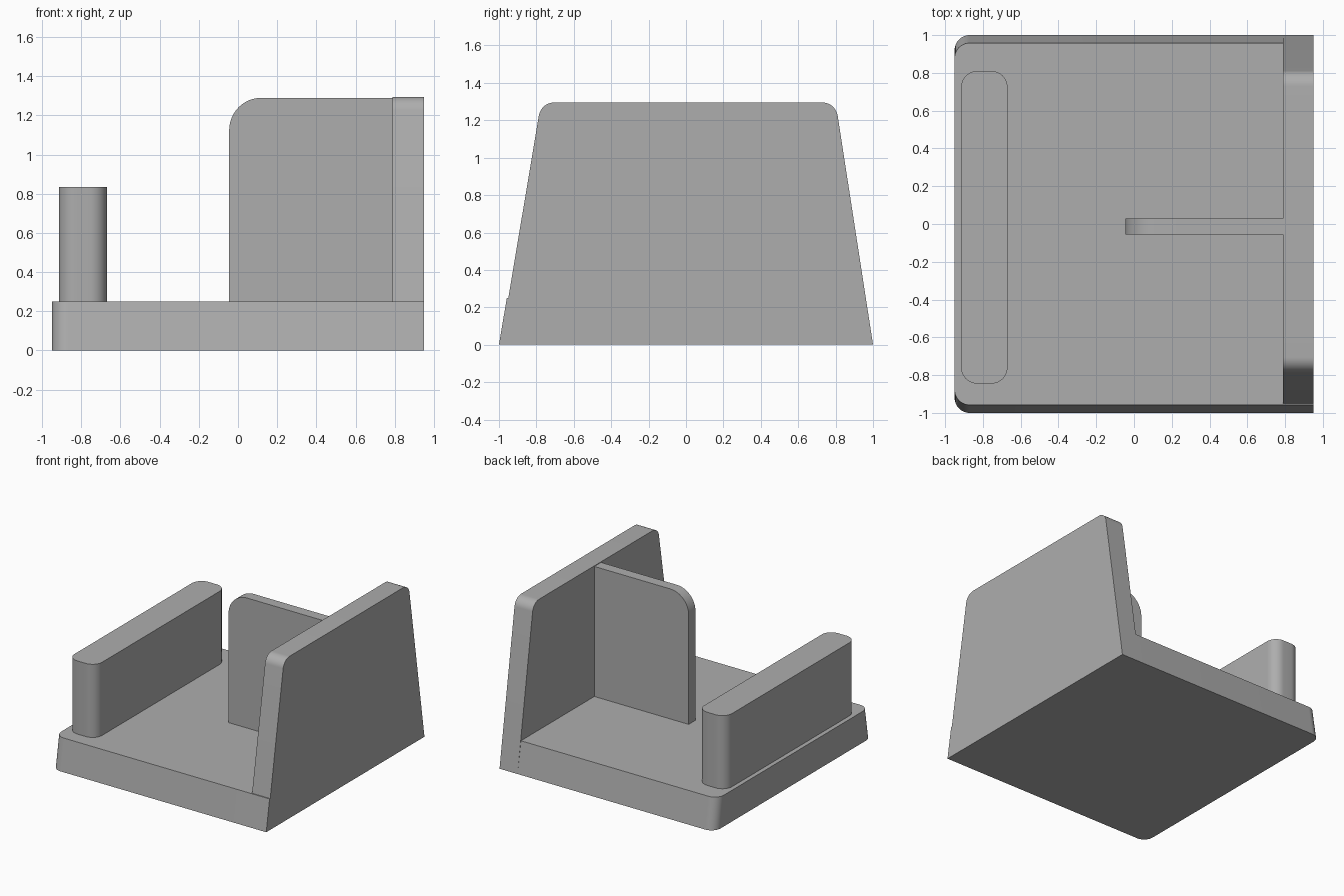
import bpy, math
from mathutils import Vector

cube = bpy.data.objects.get("Cube")
if cube:
    bpy.data.objects.remove(cube, do_unlink=True)

grey = bpy.data.materials.new("plain grey")
grey.use_nodes = True
colour = (0.42, 0.42, 0.42, 1)
grey.diffuse_color = colour
grey.node_tree.nodes["Principled BSDF"].inputs["Base Color"].default_value = colour


def rounded(corners, steps=12):
    """Outline from (u, v, radius) corners, given counter-clockwise."""
    outline = []
    for i, (u, v, r) in enumerate(corners):
        p = Vector((u, v))
        if r == 0:
            outline.append(p)
            continue
        a = (Vector(corners[i - 1][:2]) - p).normalized()
        b = (Vector(corners[(i + 1) % len(corners)][:2]) - p).normalized()
        half = a.angle(b) / 2
        centre = p + (a + b).normalized() * r / math.sin(half)
        start = p + a * r / math.tan(half) - centre
        sweep = math.pi - 2 * half
        for k in range(steps + 1):
            t = sweep * k / steps
            c, s = math.cos(t), math.sin(t)
            outline.append(centre + Vector((start.x * c - start.y * s,
                                            start.x * s + start.y * c)))
    return outline


def loft(name, lower, upper):
    """Solid between two matching 3D outlines."""
    n = len(lower)
    faces = [tuple(reversed(range(n))), tuple(range(n, 2 * n))]
    faces += [(i, (i + 1) % n, n + (i + 1) % n, n + i) for i in range(n)]
    mesh = bpy.data.meshes.new(name)
    mesh.from_pydata(lower + upper, [], faces)
    mesh.materials.append(grey)
    obj = bpy.data.objects.new(name, mesh)
    bpy.context.collection.objects.link(obj)
    bpy.ops.object.select_all(action="DESELECT")
    obj.select_set(True)
    bpy.context.view_layer.objects.active = obj
    bpy.ops.object.shade_smooth_by_angle(angle=math.radians(30))
    return obj


floor, wall_x, end_x = 0.25, 0.79, 0.95

# Base: drafted long sides, rounded free corners
plan = rounded([(-end_x, -1, 0.08), (wall_x, -1, 0), (wall_x, 1, 0), (-end_x, 1, 0.08)])
loft("base", [(p.x, p.y, 0) for p in plan],
     [(p.x, p.y - math.copysign(0.042, p.y), floor) for p in plan])

# Tall tapered end wall with a tiny step at floor height
side = rounded([(-1, 0, 0), (1, 0, 0), (0.8, 1.295, 0.083), (-0.775, 1.295, 0.083),
                (-0.95, floor, 0), (-0.958, floor, 0)])
loft("end_wall", [(wall_x, p.x, p.y) for p in side], [(end_x, p.x, p.y) for p in side])

# Thin central fin with one rounded top corner
fin = rounded([(-0.045, floor, 0), (wall_x, floor, 0), (wall_x, 1.29, 0), (-0.045, 1.29, 0.165)])
loft("centre_fin", [(p.x, -0.055, p.y) for p in fin], [(p.x, 0.03, p.y) for p in fin])
fin_mesh = bpy.data.objects["centre_fin"].data
fin_mesh.flip_normals()

# Upright bar with rounded vertical corners
bar = rounded([(-0.915, -0.845, 0.085), (-0.67, -0.845, 0.085),
               (-0.67, 0.81, 0.085), (-0.915, 0.81, 0.085)])
loft("upright_bar", [(p.x, p.y, floor) for p in bar], [(p.x, p.y, 0.835) for p in bar])
